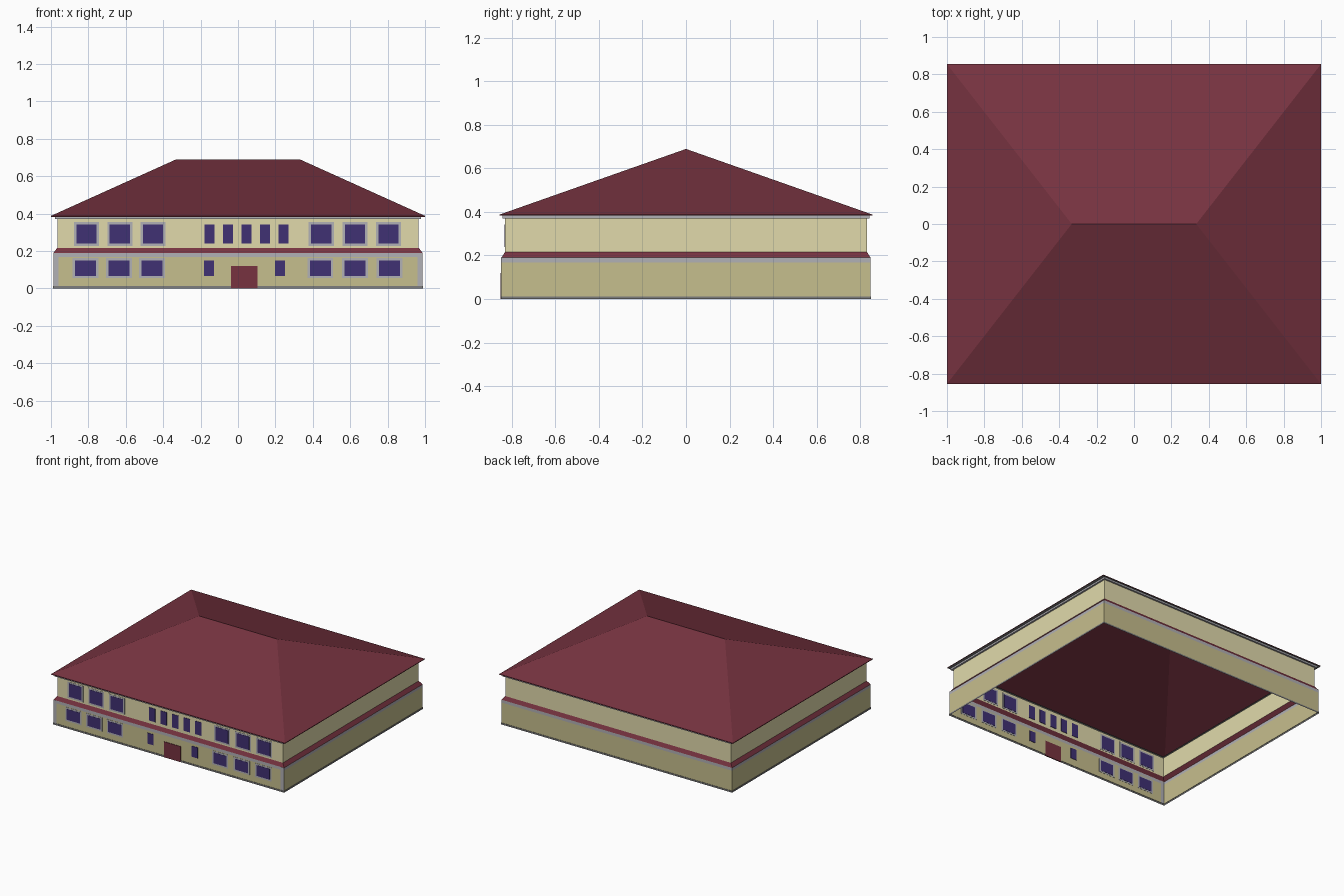
import bpy, bmesh

if "Cube" in bpy.data.objects:
    bpy.data.objects.remove(bpy.data.objects["Cube"])


def material(name, r, g, b):
    m = bpy.data.materials.new(name)
    m.diffuse_color = tuple((c / 255) ** 2.2 for c in (r, g, b)) + (1,)
    m.use_nodes = True
    m.node_tree.nodes["Principled BSDF"].inputs["Base Color"].default_value = m.diffuse_color
    return m


cream = material("cream", 224, 217, 170)
ochre = material("ochre", 197, 189, 140)
maroon = material("maroon", 118, 54, 66)
glass = material("glass", 66, 52, 115)
trim = material("trim", 176, 175, 180)
stone = material("stone", 125, 125, 125)


def finish(bm, name, mat):
    bmesh.ops.recalc_face_normals(bm, faces=bm.faces)
    me = bpy.data.meshes.new(name)
    bm.to_mesh(me)
    bm.free()
    me.materials.append(mat)
    ob = bpy.data.objects.new(name, me)
    bpy.context.collection.objects.link(ob)
    return ob


def shell(name, mat, *rings):
    """Open four-sided skin through rectangles (half x, half y, z)."""
    bm = bmesh.new()
    loops = [[bm.verts.new((sx * hx, sy * hy, z))
              for sx, sy in ((-1, -1), (1, -1), (1, 1), (-1, 1))]
             for hx, hy, z in rings]
    for a, b in zip(loops, loops[1:]):
        for i in range(4):
            j = (i + 1) % 4
            bm.faces.new((a[i], a[j], b[j], b[i]))
    return finish(bm, name, mat)


def panel(name, mat, x, w, z0, z1, y, t):
    """Thin panel straddling the wall, visible on both its sides."""
    bm = bmesh.new()
    bmesh.ops.create_cube(bm, size=1)
    for v in bm.verts:
        v.co = (x + v.co.x * w, y + v.co.y * t, (z0 + z1) / 2 + v.co.z * (z1 - z0))
    return finish(bm, name, mat)


LX, LY = 0.987, 0.847    # lower storey half size
UX, UY = 0.966, 0.830    # upper storey half size

# Wall skins, bottom to top (hollow, no floors)
shell("plinth", stone, (LX + .003, LY + .003, 0), (LX + .003, LY + .003, .012), (LX, LY, .012))
shell("lower_wall", ochre, (LX, LY, .012), (LX, LY, .168))
shell("lower_trim_band", trim, (LX, LY, .168), (LX, LY, .19))
shell("ledge_roof", maroon, (LX, LY, .19), (UX, UY, .217))
shell("upper_wall", cream, (UX, UY, .217), (UX, UY, .37))
shell("cornice", trim, (UX, UY, .37), (.979, .843, .37), (.979, .843, .383))

# Hip roof with soffit
shell("soffit", stone, (UX, UY, .383), (1, .855, .383))
bm = bmesh.new()
e = [bm.verts.new(c) for c in ((-1, -.855, .383), (1, -.855, .383), (1, .855, .383), (-1, .855, .383))]
f = [bm.verts.new((x, y, .388)) for x, y, _ in (v.co for v in e)]
r0, r1 = bm.verts.new((-.333, 0, .689)), bm.verts.new((.333, 0, .689))
for i in range(4):
    j = (i + 1) % 4
    bm.faces.new((e[i], e[j], f[j], f[i]))
for face in ((f[0], f[1], r1, r0), (f[1], f[2], r1), (f[2], f[3], r0, r1), (f[3], f[0], r0)):
    bm.faces.new(face)
finish(bm, "hip_roof", maroon)

# Wide framed windows
for name, xs, w, z0, z1, y in (
        ("upper", (-.81, -.632, -.455, .445, .625, .805), .108, .24, .342, -UY),
        ("lower", (-.815, -.637, -.46, .44, .625, .81), .112, .067, .15, -LY)):
    for x in xs:
        panel(name + "_window_frame", trim, x, w + .026, z0 - .012, z1 + .012, y, .003)
        panel(name + "_window", glass, x, w, z0, z1, y, .006)

# Narrow central windows
for i in range(5):
    panel("upper_narrow_window", glass, -.152 + i * .0988, .053, .24, .342, -UY, .006)
for x in (-.155, .224):
    panel("lower_narrow_window", glass, x, .053, .067, .15, -LY, .006)

# Front door and corner trim strips
panel("front_door", maroon, .034, .141, 0, .12, -LY, .008)
for s in (-1, 1):
    panel("corner_strip", trim, s * (LX - .014), .028, .012, .19, -LY, .003)
